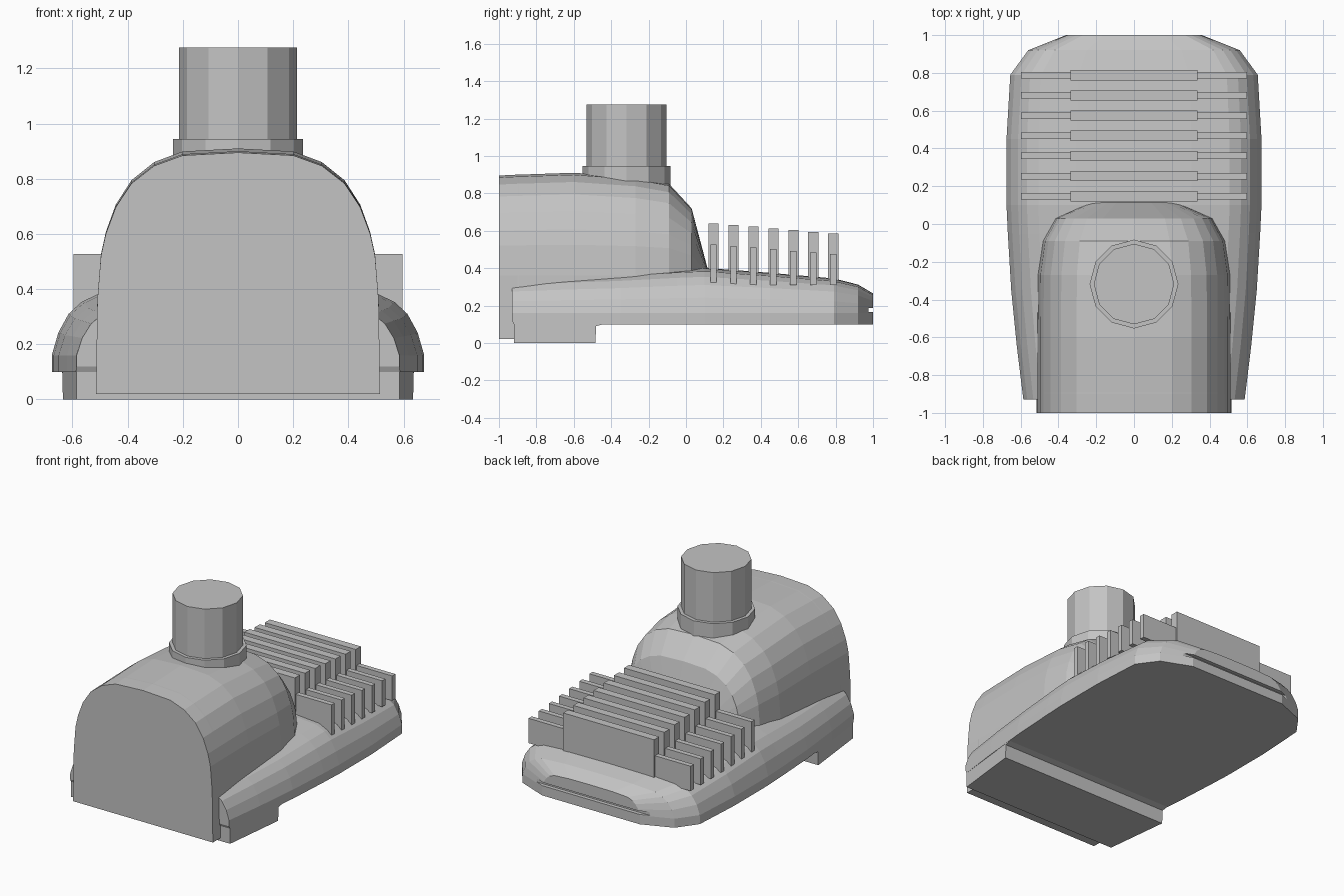
import bpy, bmesh
from mathutils import Matrix

if "Cube" in bpy.data.objects:
    bpy.data.objects.remove(bpy.data.objects["Cube"])

grey = bpy.data.materials.new("plain_grey")
grey.diffuse_color = (0.55, 0.55, 0.55, 1)
grey.use_nodes = True
grey.node_tree.nodes["Principled BSDF"].inputs["Base Color"].default_value = grey.diffuse_color


def add_object(name, bm):
    bmesh.ops.recalc_face_normals(bm, faces=bm.faces[:])
    mesh = bpy.data.meshes.new(name)
    bm.to_mesh(mesh)
    bm.free()
    mesh.materials.append(grey)
    obj = bpy.data.objects.new(name, mesh)
    bpy.context.collection.objects.link(obj)
    return obj


def loft(name, sections, shape, z_low):
    """Skin mirrored cross-sections (y, half width, top z, floor z) along y."""
    bm = bmesh.new()
    rings = []
    for y, w, top, floor in sections:
        low = max(z_low, floor)
        half = [(w, floor)] + [(w * u, low + (top - low) * v) for u, v in shape]
        pts = half + [(-x, z) for x, z in reversed(half) if x > 1e-6]
        rings.append([bm.verts.new((x, y, z)) for x, z in pts])
    n = len(rings[0])
    for a, b in zip(rings, rings[1:]):
        for i in range(n):
            j = (i + 1) % n
            bm.faces.new((a[i], a[j], b[j], b[i]))
    bm.faces.new(rings[0])
    bm.faces.new(rings[-1])
    return add_object(name, bm)


def box(name, x0, x1, y0, y1, z0, z1):
    bm = bmesh.new()
    bmesh.ops.create_cube(bm, size=1)
    for v in bm.verts:
        v.co = (x1 if v.co.x > 0 else x0, y1 if v.co.y > 0 else y0, z1 if v.co.z > 0 else z0)
    return add_object(name, bm)


def cylinder(name, r, y, z0, z1, sides=12):
    bm = bmesh.new()
    bmesh.ops.create_cone(bm, cap_ends=True, segments=sides, radius1=r, radius2=r,
                          depth=z1 - z0, matrix=Matrix.Translation((0, y, (z0 + z1) / 2)))
    return add_object(name, bm)


# Base body with rounded shoulders
shoulder = [(1, 0), (0.965, 0.34), (0.91, 0.62), (0.84, 0.80), (0.75, 0.92), (0.45, 0.985), (0, 1)]
base = loft("base_body", [
    (-0.93, 0.585, 0.345, 0.12), (-0.92, 0.587, 0.346, 0.10), (-0.65, 0.62, 0.362, 0.10),
    (-0.35, 0.65, 0.375, 0.10), (-0.05, 0.668, 0.395, 0.10), (0.10, 0.675, 0.402, 0.10),
    (0.45, 0.675, 0.375, 0.10), (0.79, 0.655, 0.345, 0.10), (0.92, 0.56, 0.312, 0.10),
    (1.00, 0.36, 0.265, 0.10)], shoulder, 0.16)

# Shallow slot across the rear edge
cutter = box("slot_cutter", -0.45, 0.45, 0.975, 1.1, 0.165, 0.187)
cutter.hide_render = True
mod = base.modifiers.new("slot", "BOOLEAN")
mod.operation = "DIFFERENCE"
mod.object = cutter
bpy.context.view_layer.objects.active = base
bpy.ops.object.modifier_apply(modifier=mod.name)
bpy.data.objects.remove(cutter)

# Raised foot under the front of the base
loft("front_foot", [(-0.92, 0.586, 0.13, 0.0), (-0.485, 0.635, 0.13, 0.0),
                    (-0.48, 0.636, 0.13, 0.09), (-0.44, 0.638, 0.13, 0.10)],
     [(1, 1), (0, 1)], 0.0)

# Arched housing
arch = [(0.99, 0), (0.965, 0.30), (0.93, 0.45), (0.86, 0.63), (0.75, 0.79),
        (0.59, 0.91), (0.39, 0.98), (0, 1)]
loft("arched_housing", [
    (-1.00, 0.515, 0.895, 0.02), (-0.90, 0.515, 0.90, 0.02), (-0.89, 0.515, 0.90, 0.15),
    (-0.60, 0.515, 0.91, 0.15), (-0.27, 0.513, 0.885, 0.15), (-0.09, 0.487, 0.85, 0.15),
    (0.03, 0.42, 0.72, 0.15), (0.115, 0.23, 0.40, 0.15)], arch, 0.36)

# Collar and tube on top of the housing
cylinder("tube_collar", 0.235, -0.318, 0.82, 0.945)
cylinder("tube", 0.213, -0.318, 0.84, 1.275)

# Row of fins: tall thick middle and low thin wings
for i in range(7):
    y = 0.147 + 0.1067 * i
    t = i / 6
    box(f"fin_middle_{i + 1}", -0.335, 0.335, y - 0.027, y + 0.027, 0.31, 0.64 - 0.055 * t)
    for side, x0, x1 in (("left", -0.597, -0.33), ("right", 0.33, 0.597)):
        box(f"fin_wing_{side}_{i + 1}", x0, x1, y - 0.017, y + 0.017, 0.31, 0.527 - 0.052 * t)
